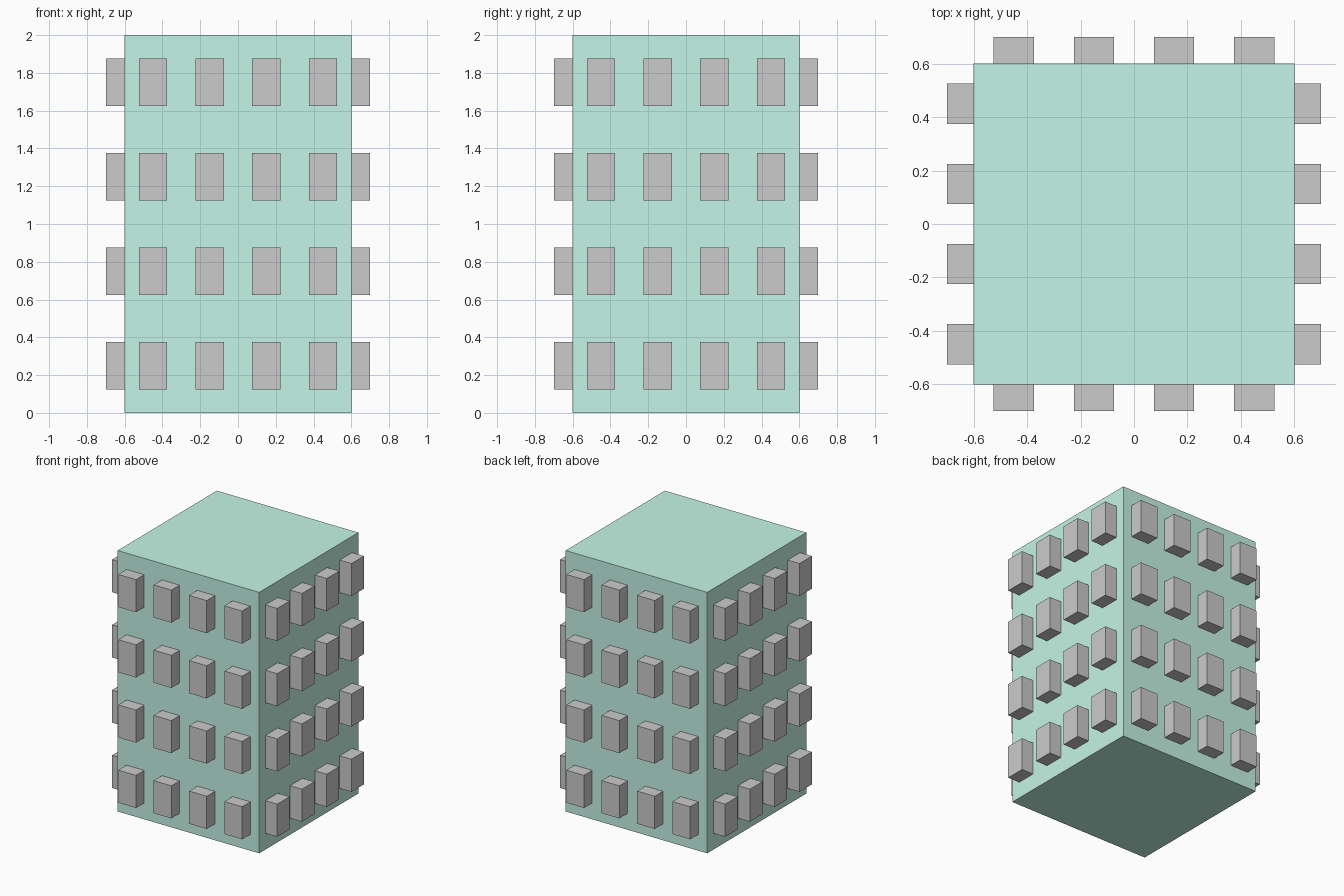
import bpy
from math import pi, cos, sin

if "Cube" in bpy.data.objects:
    bpy.data.objects.remove(bpy.data.objects["Cube"])


def box(name, size, location, turn=0.0):
    bpy.ops.mesh.primitive_cube_add(size=1, location=location, rotation=(0, 0, turn))
    obj = bpy.context.object
    obj.name = name
    obj.scale = size
    return obj


# Tower block
green = bpy.data.materials.new("green_wall")
green.diffuse_color = (0.56, 0.91, 0.79, 1)
green.use_nodes = True
green.node_tree.nodes["Principled BSDF"].inputs["Base Color"].default_value = green.diffuse_color
tower = box("building_body", (1.2, 1.2, 2.0), (0, 0, 1.0))
tower.data.materials.append(green)

# Projecting window boxes: four floors of four on each wall, half sunk in
for side, wall in enumerate(("front", "right", "back", "left")):
    a = side * pi / 2
    for floor in range(4):
        for col in range(4):
            u = -0.45 + 0.3 * col
            x = u * cos(a) + 0.6 * sin(a)
            y = u * sin(a) - 0.6 * cos(a)
            box(f"{wall}_window_{floor + 1}_{col + 1}", (0.15, 0.2, 0.25),
                (x, y, 0.25 + 0.5 * floor), a)
